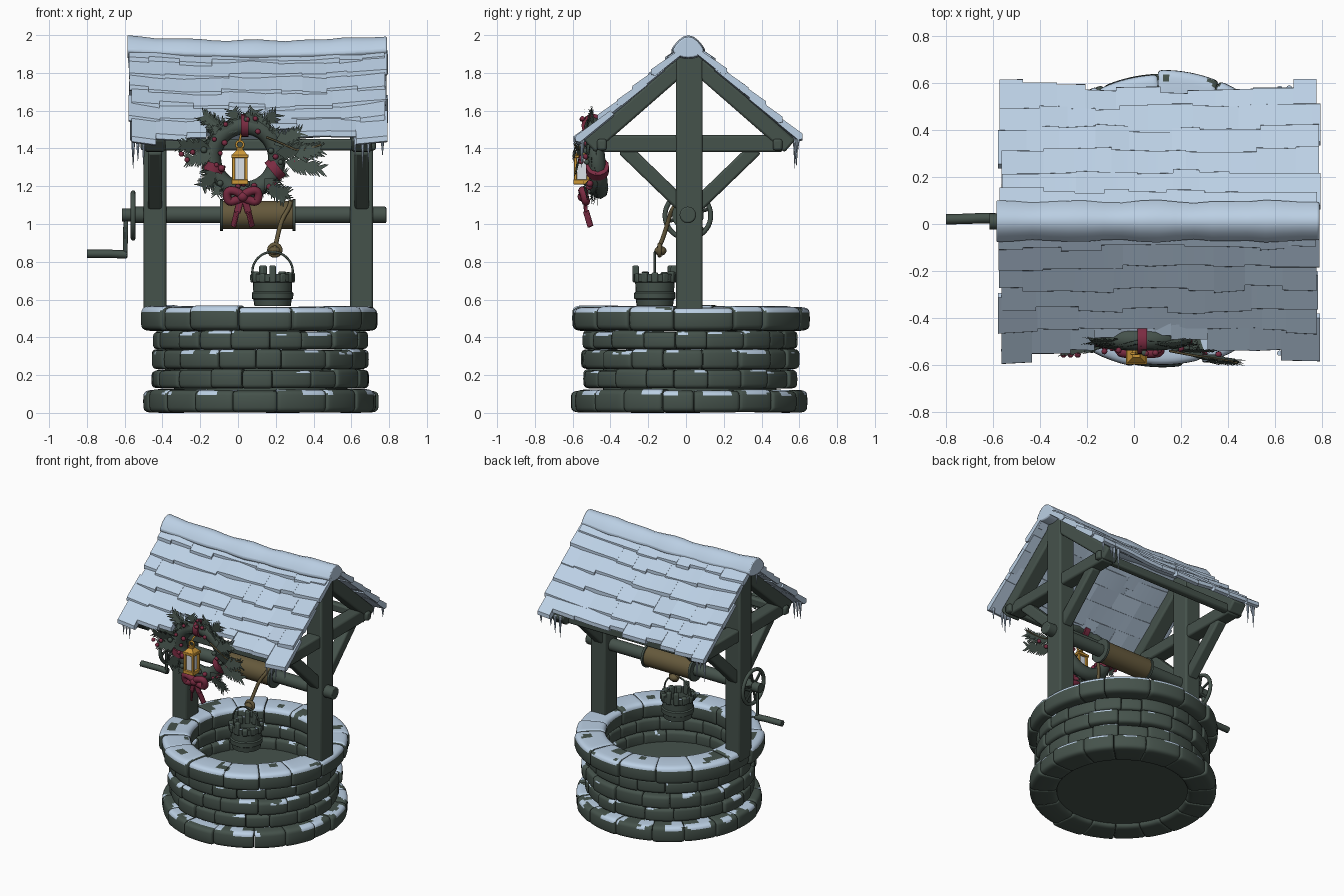
import bpy, bmesh, math, random
from mathutils import Vector, Matrix, noise

if "Cube" in bpy.data.objects:
    bpy.data.objects.remove(bpy.data.objects["Cube"])
random.seed(4)
R = random.uniform
pi = math.pi

def mat(name, r, g, b):
    m = bpy.data.materials.new(name)
    m.diffuse_color = (r, g, b, 1)
    m.use_nodes = True
    m.node_tree.nodes["Principled BSDF"].inputs["Base Color"].default_value = m.diffuse_color
    return m
DARK = mat("dark_green_grey", 0.060, 0.085, 0.071)
SNOW = mat("snow_blue", 0.50, 0.63, 0.78)
RED = mat("ribbon_red", 0.20, 0.025, 0.055)
GOLD = mat("lantern_gold", 0.62, 0.32, 0.04)
ROPE = mat("rope_brown", 0.13, 0.10, 0.045)
GLASS = mat("lantern_glass", 0.75, 0.80, 0.85)

def finish(name, bm, *mats, angle=40):
    bmesh.ops.recalc_face_normals(bm, faces=bm.faces)
    for f in bm.faces:
        f.smooth = True
    me = bpy.data.meshes.new(name)
    bm.to_mesh(me)
    bm.free()
    for m in mats:
        me.materials.append(m)
    me.set_sharp_from_angle(angle=math.radians(angle))
    o = bpy.data.objects.new(name, me)
    bpy.context.collection.objects.link(o)
    return o

def bevel(o, w, seg=2):
    b = o.modifiers.new("bevel", 'BEVEL')
    b.width, b.segments = w, seg
    return o

def frame(p, q):
    p, q = Vector(p), Vector(q)
    rot = (q - p).to_track_quat('Z', 'Y').to_matrix().to_4x4()
    return Matrix.Translation((p + q) / 2) @ rot, (q - p).length

def beam(name, p, q, w, h, m=DARK, bev=0.012):
    M, L = frame(p, q)
    bm = bmesh.new()
    bmesh.ops.create_cube(bm, size=1, matrix=M @ Matrix.Diagonal((w, h, L, 1)))
    return bevel(finish(name, bm, m), bev)

def rod(name, p, q, r, m=DARK, r2=None, seg=16):
    M, L = frame(p, q)
    bm = bmesh.new()
    bmesh.ops.create_cone(bm, cap_ends=True, segments=seg, radius1=r, radius2=r if r2 is None else r2, depth=L, matrix=M)
    return finish(name, bm, m)

def ball(name, c, s, m):
    bm = bmesh.new()
    bmesh.ops.create_uvsphere(bm, u_segments=12, v_segments=8, radius=1, matrix=Matrix.Translation(c) @ Matrix.Diagonal((*s, 1)))
    return finish(name, bm, m)

def tube(name, pts, r, m, cyclic=False):
    cu = bpy.data.curves.new(name, 'CURVE')
    cu.dimensions, cu.bevel_depth, cu.bevel_resolution = '3D', r, 2
    cu.use_fill_caps = True
    s = cu.splines.new('NURBS')
    s.points.add(len(pts) - 1)
    for a, p in zip(s.points, pts):
        a.co = (*p, 1)
    s.order_u, s.use_endpoint_u, s.use_cyclic_u = 3, not cyclic, cyclic
    cu.materials.append(m)
    o = bpy.data.objects.new(name, cu)
    bpy.context.collection.objects.link(o)
    return o

def circle(c, r, n=20, plane="yz", a0=0, a1=2 * pi):
    out = []
    for i in range(n):
        t = a0 + (a1 - a0) * i / n
        u, v = r * math.cos(t), r * math.sin(t)
        out.append((c[0], c[1] + u, c[2] + v) if plane == "yz" else (c[0] + u, c[1], c[2] + v))
    return out

# ---- stone courses: pillow-shaped arc stones with snow on upward faces
CX, CY = 0.12, 0.02
def course(name, n, r0, r1, z0, z1, thr, jit=0.01):
    bm = bmesh.new()
    ph = R(0, 1)
    cuts = [2 * pi * (i + ph + R(-.18, .18)) / n for i in range(n)]
    cuts.append(cuts[0] + 2 * pi)
    for a, b in zip(cuts, cuts[1:]):
        ro, zt, zb = r1 + R(-jit, jit), z1 + R(-jit, jit) * .6, z0 + R(0, jit) * .4
        rings, g = [], 0.002 / r1
        ts = [(0, .8), (.03, .95)] + [(.08 + .84 * k / 8, 1) for k in range(9)] + [(.97, .95), (1, .8)]
        for t, k in ts:
            th = a + g + (b - a - 2 * g) * t
            ring = []
            for j in range(28):
                c, s = math.cos(j * pi / 14), math.sin(j * pi / 14)
                u, v = [math.copysign(abs(e) ** .42, e) * (1 - (1 - k) * .4) for e in (c, s)]
                r = (r0 + ro) / 2 + u * (ro - r0) / 2
                z = (zb + zt) / 2 + v * (zt - zb) / 2
                ring.append(bm.verts.new((CX + r * math.cos(th), CY + r * math.sin(th), max(z, 0))))
            rings.append(ring)
        for p, q in zip(rings, rings[1:]):
            for j in range(28):
                bm.faces.new((p[j], p[j - 1], q[j - 1], q[j]))
        bm.faces.new(rings[0])
        bm.faces.new(rings[-1])
    bmesh.ops.recalc_face_normals(bm, faces=bm.faces)
    for f in bm.faces:
        if f.normal.z > .25 and noise.noise(f.calc_center_median() * 9) > thr:
            f.material_index = 1
    return finish(name, bm, DARK, SNOW, angle=60)
course("base_stones", 17, .435, .62, 0, .122, 0)
course("wall_stones_low", 19, .435, .568, .128, .229, .22)
course("wall_stones_mid", 18, .435, .58, .23, .334, .17)
course("wall_stones_high", 19, .435, .568, .335, .434, .22)
course("rim_stones", 15, .425, .628, .432, .564, -.38, .012)
rod("well_floor", (CX, CY, .03), (CX, CY, .26), .46, seg=48)

# ---- timber frame, one set per end
for x, side in ((-.44, "left"), (.655, "right")):
    beam(side + "_post", (x, .018, .5), (x, .018, 1.93), .122, .14)
    beam(side + "_tie_beam", (x, -.45, 1.425), (x, .51, 1.425), .1, .09)
    for s, e in ((-1, "front"), (1, "back")):
        beam(f"{side}_{e}_rafter", (x, .02, 1.875), (x, .02 + s * .53, 1.412), .11, .088)
        beam(f"{side}_{e}_brace", (x, .02 + s * .04, 1.10), (x, .02 + s * .35, 1.40), .075, .075)
for s, e in ((-1, "front"), (1, "back")):
    beam(e + "_eave_beam", (-.515, .02 + s * .465, 1.42), (.73, .02 + s * .465, 1.42), .05, .06)

# ---- snowy shingle roof: stepped, seamless courses
XL, XR = -.572, .785
def sag(x):
    return -.028 * (1 - ((x - .105) / .68) ** 2)
for s, e in ((-1, "front"), (1, "back")):
    bm = bmesh.new()
    for i, d1 in enumerate([.11, .195, .285, .375, .465, .555]):
        d0 = max(d1 - .14, 0)
        x, strip = XL + R(-.008, .012), []
        while x < XR - .02:
            w = R(.1, .2)
            x2 = x + w if x + w < XR - .09 else XR + R(-.012, .008)
            dd = d1 + random.choice((-.013, -.006, .004, .011))
            if i == 5:
                mid = (x + x2) / 2
                dd += .03 if mid < -.42 or mid > .62 else -(.085 if s < 0 else .02) * math.exp(-((mid - .1) / .28) ** 2)
            for xx in (x, x2):
                wob = .016 * noise.noise(Vector((xx * 5, i * 3.1, s)))
                strip.append([bm.verts.new((xx, .02 + s * (d + (n + wob) * .66), 1.96 - .88 * d + (n + wob) * .75 + sag(xx)))
                              for d, n in ((d0, -.022), (dd, -.014), (dd + .01, .006), (dd - .004, .026), (d0, .006))])
            x = x2
        for a, b in zip(strip, strip[1:]):
            for k in range(5):
                bm.faces.new((a[k - 1], a[k], b[k], b[k - 1]))
        bm.faces.new(strip[0])
        bm.faces.new(strip[-1])
    bmesh.ops.remove_doubles(bm, verts=bm.verts, dist=.0002)
    finish(e + "_shingles", bm, SNOW, angle=50)
# ridge snow
bm = bmesh.new()
bmesh.ops.create_cone(bm, cap_ends=True, segments=20, radius1=1, radius2=1, depth=1, matrix=Matrix.Rotation(pi / 2, 4, 'Y'))
bmesh.ops.subdivide_edges(bm, edges=[k for k in bm.edges if abs(k.verts[0].co.x - k.verts[1].co.x) > .5], cuts=17)
for v in bm.verts:
    x = XL - .014 + (v.co.x + .5) * (XR - XL + .018)
    k = 1 + .16 * noise.noise(Vector((x * 6, 0, 0)))
    y, z = v.co.y, v.co.z
    h = .072 * (1 - abs(y) ** 2) if z > 0 else .045 * z
    v.co = (x, .012 + y * .086 * k, 1.923 + h * k + sag(x) * .8)
bevel(finish("ridge_snow", bm, SNOW), .012)

# ---- icicles under the eave corners and ridge end
for s in (-1, 1):
    for x in (-.555, -.53, -.50, .62, .66, .69, .765):
        L = R(.06, .17)
        y = .02 + s * (.565 + R(-.01, .01))
        rod("icicle", (x, y, 1.46), (x, y, 1.46 - L), .012, SNOW, .001, 7)
rod("ridge_icicle", (-.575, .0, 1.9), (-.575, .0, 1.8), .011, SNOW, .001, 7)

# ---- windlass, wheel and crank
bevel(rod("axle", (-.56, .01, 1.048), (.785, .01, 1.048), .044), .008)
rod("rope_drum", (-.085, .01, 1.048), (.295, .01, 1.048), .075, ROPE, seg=32)
for x in (-.088, .296):
    rod("drum_flange", (x - .008, .01, 1.048), (x + .008, .01, 1.048), .084, seg=24)
tube("crank_wheel", circle((-.555, .01, 1.045), .122, 22), .013, DARK, True)
for i in range(6):
    c, s = math.cos(i * pi / 3 + .3), math.sin(i * pi / 3 + .3)
    rod("wheel_spoke", (-.555, .01, 1.045), (-.555, .01 + .12 * c, 1.045 + .12 * s), .009, seg=8)
rod("wheel_hub", (-.615, .01, 1.048), (-.53, .01, 1.048), .034)
beam("crank_arm", (-.593, .015, 1.07), (-.598, .025, .82), .018, .03, bev=.005)
tube("crank_handle", [(-.59, .025, .838), (-.66, .025, .842), (-.70, .022, .842), (-.80, .02, .842)], .022, DARK)

# ---- bucket and rope
BX, BY = .183, -.165
bm = bmesh.new()
prof = [(0, .565), (.096, .565), (.101, .60), (.109, .605), (.110, .635), (.102, .642), (.104, .69), (.112, .695),
        (.113, .735), (.093, .735), (.088, .66), (0, .66)]
vs = [bm.verts.new((BX + r, BY, z)) for r, z in prof]
es = [bm.edges.new(p) for p in zip(vs, vs[1:])]
bmesh.ops.spin(bm, geom=vs + es, cent=(BX, BY, 0), axis=(0, 0, 1), angle=2 * pi, steps=24)
bmesh.ops.remove_doubles(bm, verts=bm.verts, dist=.0005)
for f in bm.faces:
    c = f.calc_center_median()
    if c.z > .73 and noise.noise(c * 14) > .05:
        f.material_index = 1
finish("bucket", bm, DARK, SNOW, angle=35)
for i in range(12):
    c, s = math.cos(i * pi / 6), math.sin(i * pi / 6)
    top = .78 if i in (3, 4, 9) else R(.735, .75)
    beam("bucket_stave", (BX + .1 * c, BY + .1 * s, .69), (BX + .102 * c, BY + .102 * s, top), .035, .035, bev=.008)
tube("bucket_bail", circle((BX, BY, .745), .108, 16, "xz", -.1, pi + .3), .006, DARK)
tube("rope", [(.185, -.16, .845), (.20, -.135, .89), (.215, -.11, .96), (.235, -.09, 1.03), (.275, -.07, 1.09), (.28, -.03, 1.12)], .012, ROPE)
ball("rope_knot", (.192, -.135, .858), (.036, .032, .026), ROPE)
tube("knot_loop", circle((.195, -.14, .862), .03, 10, "xz"), .012, ROPE, True)

# ---- wreath, top leaning slightly outward
WX, WY, WZ = .035, -.475, 1.35
def wp(t, r, dy=0):
    return Vector((WX + r * math.cos(t), WY - .1 * r * math.sin(t) + dy, WZ + r * math.sin(t)))
tube("wreath_ring", [wp(2 * pi * i / 28, .172) for i in range(28)], .047, DARK, True)
def sprigs(name, items):
    bm = bmesh.new()
    for o, a, L, w in items:
        ax = Vector((math.cos(a), R(-.2, .1), math.sin(a)))
        sd = Vector((-math.sin(a), R(-.35, .35), math.cos(a)))
        for k in range(11):
            t = k / 11
            for s in (-1, 1):
                b = o + ax * L * t
                tip = b + ax * (L * .3 + R(0, .015)) + sd * s * w * (1 - .3 * t) * R(.85, 1.1)
                q = (b, b + ax * L * .18, tip + ax * L * .04, tip)
                bm.faces.new([bm.verts.new(v) for v in q])
    return finish(name, bm, DARK)
items = []
for i in range(36):
    t = 2 * pi * i / 36
    items.append((wp(t, R(.15, .185), -R(.005, .04)), t + R(.6, 1.3), R(.06, .085), .033))
for x, z, a, L in ((.0, 1.52, 110, .08), (.06, 1.52, 70, .08), (.1, 1.5, 40, .12), (-.08, 1.48, 140, .12), (-.14, 1.4, 175, .15), (-.14, 1.36, 190, .12),
                   (.2, 1.38, 3, .2), (.25, 1.33, -12, .18), (.3, 1.36, 15, .13), (.19, 1.42, 25, .14), (.14, 1.24, -45, .14), (.16, 1.19, -15, .1),
                   (-.12, 1.28, 230, .1), (-.06, 1.5, 150, .13)):
    y = -.5 if z > 1.45 else -.525
    items.append((Vector((x, y - max(0, x - .15) * .4, z)), math.radians(a), L, .05))
sprigs("wreath_sprigs", items)
# ribbon bands and berries
for deg in (90, 197, -20):
    t = math.radians(deg)
    c = wp(t, .172)
    d = Vector((-math.sin(t), 0, math.cos(t))) * .02
    tilt = Vector((math.cos(t), 0, math.sin(t))) * (.012 if deg != 90 else 0)
    rod("ribbon_band", c - d - tilt, c + d + tilt, .061, RED, seg=20)
for i in range(24):
    k = R(.012, .018)
    ball("berry", wp(R(0, 2 * pi), R(.13, .22), -R(.045, .058)), (k, k, k), RED if i % 3 else DARK)
for x, z in ((-.3, 1.37), (-.27, 1.34), (-.24, 1.38), (.3, 1.33), (.36, 1.35)):
    ball("loose_berry", (x, -.555, z), (.014, .014, .014), RED)
tube("twig", [(.15, -.54, 1.46), (.25, -.56, 1.42), (.33, -.57, 1.38), (.44, -.59, 1.42)], .005, ROPE)
# bow
for s in (-1, 1):
    tube("bow_loop", [(.025, -.54, 1.15), (.025 + s * .03, -.55, 1.175), (.025 + s * .085, -.545, 1.18), (.025 + s * .08, -.53, 1.115),
                      (.025 + s * .03, -.53, 1.125), (.025, -.54, 1.14)], .023, RED)
    beam("bow_tail", (.025 + s * .008, -.535, 1.14), (.025 + s * .03, -.53, 1.06), .014, .036, RED, .004)
    beam("bow_tail_end", (.025 + s * .03, -.53, 1.07), (.025 + s * .05, -.505, .985), .014, .034, RED, .004)
ball("bow_knot", (.025, -.55, 1.145), (.028, .024, .026), RED)

# ---- lantern
LX, LY = .01, -.552
def lbox(name, x, y, z0, z1, w, m):
    return beam(name, (x, y, z0), (x, y, z1), w, w, m, .003)
lbox("lantern_base", LX, LY, 1.21, 1.235, .088, GOLD)
lbox("lantern_eave", LX, LY, 1.35, 1.368, .09, GOLD)
lbox("lantern_glass", LX, LY, 1.23, 1.352, .054, GLASS)
for i in (-1, 1):
    for j in (-1, 1):
        lbox("lantern_bar", LX + i * .033, LY + j * .033, 1.225, 1.355, .016, GOLD)
bm = bmesh.new()
bmesh.ops.create_cone(bm, cap_ends=True, segments=4, radius1=.058, radius2=.02, depth=.03,
                      matrix=Matrix.Translation((LX, LY, 1.381)) @ Matrix.Rotation(pi / 4, 4, 'Z'))
finish("lantern_roof", bm, GOLD)
lbox("lantern_cap", LX, LY, 1.39, 1.404, .034, GOLD)
tube("lantern_ring", circle((LX, LY, 1.42), .02, 10, "xz"), .006, GOLD, True)
tube("lantern_hook", [(LX, LY, 1.435), (LX, LY, 1.46), (LX + .01, WY - .02, 1.48)], .006, GOLD)
